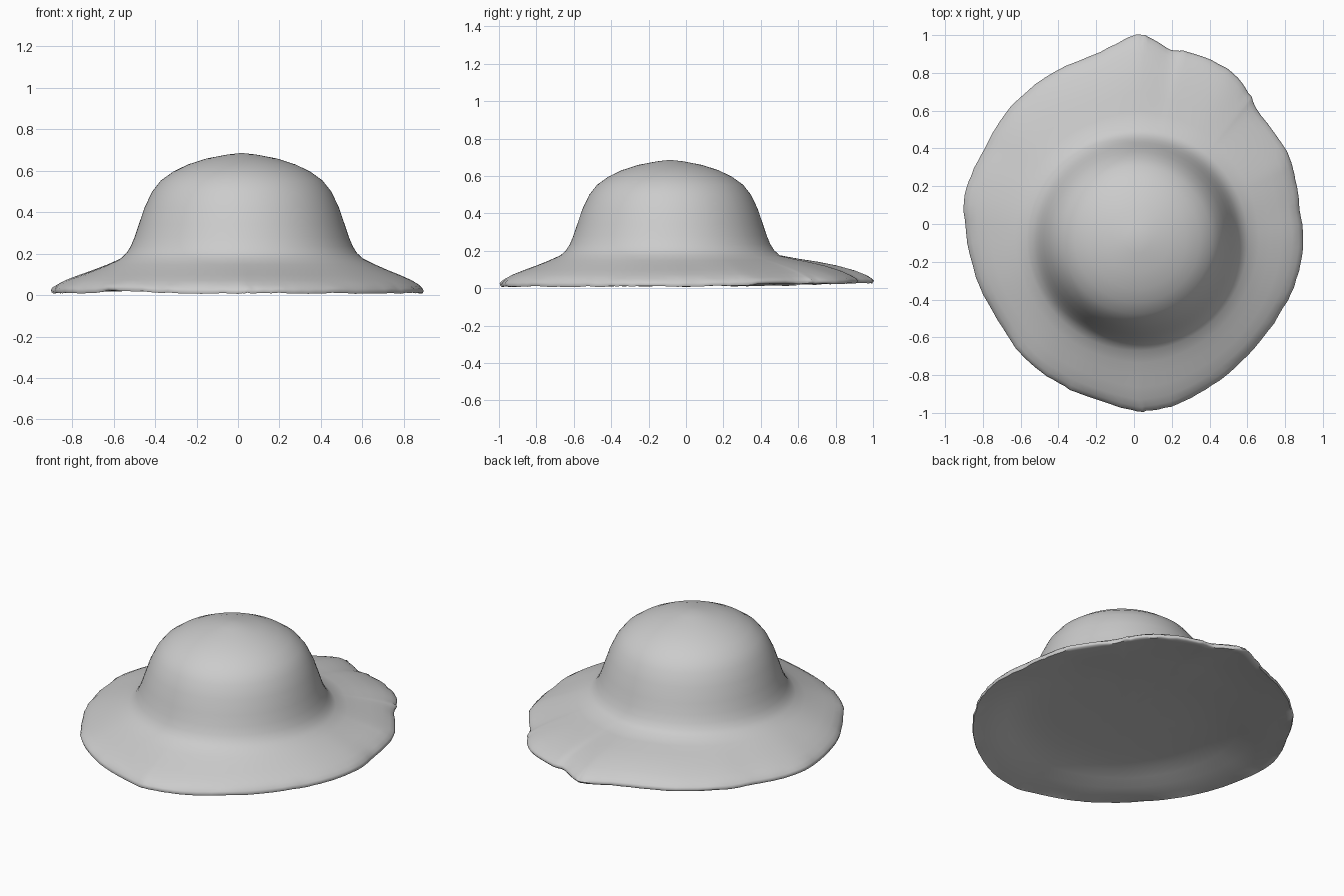
import bpy
import bmesh
import math
import random
from mathutils import Vector

random.seed(4)
cube = bpy.data.objects.get("Cube")
if cube:
    bpy.data.objects.remove(cube)

felt = bpy.data.materials.new("grey_felt")
felt.use_nodes = True
colour = (0.6, 0.6, 0.6, 1)
felt.diffuse_color = colour
felt.node_tree.nodes["Principled BSDF"].inputs["Base Color"].default_value = colour

SEGMENTS = 144
CENTRE = Vector((0.018, -0.085))
CROWN_FOOT = 0.585

# Uneven brim outline, anticlockwise from the left side
OUTLINE = [(0.897, -0.08), (0.875, 0.1), (0.85, 0.26), (0.81, 0.38), (0.65, 0.61),
           (0.61, 0.69), (0.5, 0.82), (0.29, 0.91), (0.2, 0.92), (0.08, 0.99),
           (0, 1), (-0.16, 0.92), (-0.45, 0.79), (-0.67, 0.6), (-0.78, 0.42),
           (-0.87, 0.24), (-0.9, 0.05), (-0.845, -0.25), (-0.74, -0.48),
           (-0.58, -0.71), (-0.42, -0.83), (-0.26, -0.91), (-0.02, -0.985),
           (0.07, -0.99), (0.24, -0.95), (0.42, -0.85), (0.61, -0.69),
           (0.77, -0.48), (0.86, -0.29)]

# Crown profile as radius and height
CROWN = [(0.07, 0.678), (0.17, 0.659), (0.26, 0.63), (0.33, 0.596), (0.39, 0.553),
         (0.432, 0.5), (0.468, 0.425), (0.497, 0.34), (0.517, 0.28), (0.536, 0.235),
         (0.556, 0.203)]
# Brim profile as share of the way to the outline, and height
BRIM = [(0, 0.176), (0.2, 0.147), (0.4, 0.121), (0.6, 0.097),
        (0.8, 0.071), (0.92, 0.049), (0.98, 0.032), (1, 0.02)]
# Underside: flat near the edge, then a shallow hollow below the crown
UNDERSIDE = [(0.985, 0.009), (0.9, 0.014), (0.75, 0.021), (0.5, 0.037),
             (0.25, 0.06), (0, 0.08), (-0.3, 0.093), (-0.7, 0.1)]


def catmull(a, b, c, d, t):
    return 0.5 * (2 * b + (c - a) * t + (2 * a - 5 * b + 4 * c - d) * t * t
                  + (3 * b - a - 3 * c + d) * t ** 3)


def rim_point(i):
    """Point on the smoothed brim outline."""
    n = len(OUTLINE)
    s = i / SEGMENTS * n
    k = int(s)
    a, b, c, d = [Vector(OUTLINE[(k + j) % n]) for j in (-1, 0, 1, 2)]
    return catmull(a, b, c, d, s - k)


def bump(p, where, width, height):
    """Smooth rise of the brim around one compass angle."""
    angle = math.degrees(math.atan2(p.y, p.x))
    return height * math.exp(-((angle - where) / width) ** 2)


bm = bmesh.new()
rims = [rim_point(i) for i in range(SEGMENTS)]
wobble = [random.uniform(-1, 1) for _ in rims]
directions = [(p - CENTRE).normalized() for p in rims]
rings = []


def add_ring(points):
    ring = [bm.verts.new(p) for p in points]
    if rings:
        for i in range(SEGMENTS):
            j = (i + 1) % SEGMENTS
            bm.faces.new((rings[-1][i], ring[i], ring[j], rings[-1][j]))
    rings.append(ring)


def brim_ring(share, z):
    """Ring between the crown foot and the outline; the back is raised."""
    points = []
    outward = max(0, share)
    for p, d, w in zip(rims, directions, wobble):
        foot = CENTRE + d * CROWN_FOOT
        rough = 0.003 * w if share > 0.97 else 0
        q = foot.lerp(p, share) + d * rough
        lift = bump(p, 90, 50, 0.026) * min(1, outward * 2) * (1 - 0.3 * outward ** 4)
        lift += (bump(p, 35, 18, 0.01) + bump(p, -128, 12, 0.015)) * outward ** 8
        points.append((q.x, q.y, max(0, z + lift + rough)))
    add_ring(points)


# Crown, brim and underside as one continuous skin
for r, z in CROWN:
    add_ring([(*(CENTRE + d * r), z) for d in directions])
for share, z in BRIM + UNDERSIDE:
    brim_ring(share, z)

# Close the tip and the underside
for ring, z in ((rings[0], 0.686), (rings[-1], 0.102)):
    tip = bm.verts.new((*CENTRE, z))
    for i in range(SEGMENTS):
        bm.faces.new((ring[i], ring[(i + 1) % SEGMENTS], tip))

bmesh.ops.recalc_face_normals(bm, faces=bm.faces)
mesh = bpy.data.meshes.new("hat")
bm.to_mesh(mesh)
bm.free()
mesh.materials.append(felt)
hat = bpy.data.objects.new("hat", mesh)
bpy.context.collection.objects.link(hat)
bpy.context.view_layer.objects.active = hat
hat.select_set(True)
bpy.ops.object.shade_smooth_by_angle(angle=math.radians(70))
